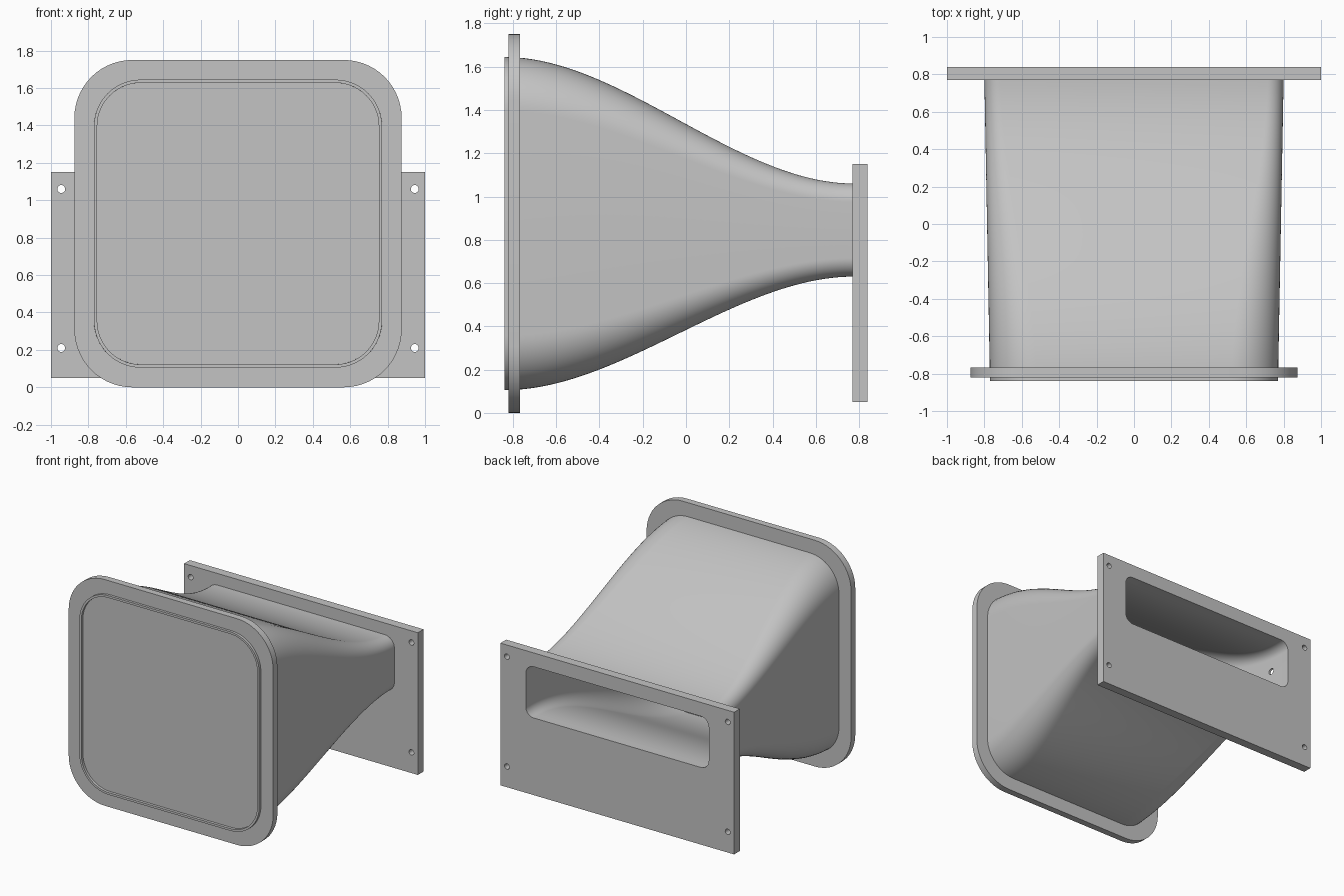
import bpy
import bmesh
import math
from mathutils import Matrix, Vector

old = bpy.data.objects.get("Cube")
if old:
    bpy.data.objects.remove(old, do_unlink=True)

grey = bpy.data.materials.new("plain grey")
grey.use_nodes = True
colour = (0.55, 0.55, 0.55, 1.0)
grey.diffuse_color = colour
grey.node_tree.nodes["Principled BSDF"].inputs["Base Color"].default_value = colour

CORNER_STEPS = 14


def rounded_ring(y, half_x, z_low, z_high, radius):
    """Rounded rectangle in the plane of constant y."""
    points = []
    mid, half_z = (z_low + z_high) / 2, (z_high - z_low) / 2
    corners = [(1, 1), (-1, 1), (-1, -1), (1, -1)]
    for quarter, (sx, sz) in enumerate(corners):
        for i in range(CORNER_STEPS + 1):
            a = (quarter + i / CORNER_STEPS) * math.pi / 2
            points.append(Vector((sx * (half_x - radius) + radius * math.cos(a), y,
                                  mid + sz * (half_z - radius) + radius * math.sin(a))))
    return points


def finish(name, bm):
    bmesh.ops.recalc_face_normals(bm, faces=bm.faces)
    mesh = bpy.data.meshes.new(name)
    bm.to_mesh(mesh)
    bm.free()
    mesh.materials.append(grey)
    obj = bpy.data.objects.new(name, mesh)
    bpy.context.collection.objects.link(obj)
    return obj


def loft(name, rings, closed=False):
    """Skin a list of rings; closed joins last to first, otherwise cap the ends."""
    bm = bmesh.new()
    loops = [[bm.verts.new(p) for p in ring] for ring in rings]
    n = len(loops[0])
    pairs = list(zip(loops, loops[1:]))
    if closed:
        pairs.append((loops[-1], loops[0]))
    else:
        bm.faces.new(loops[0])
        bm.faces.new(loops[-1])
    for a, b in pairs:
        for i in range(n):
            j = (i + 1) % n
            bm.faces.new((a[i], a[j], b[j], b[i]))
    return finish(name, bm)


def cylinder(name, centre, radius, depth, axis):
    bm = bmesh.new()
    turn = Matrix.Rotation(math.pi / 2, 4, axis)
    bmesh.ops.create_cone(bm, cap_ends=True, segments=32, radius1=radius, radius2=radius,
                          depth=depth, matrix=Matrix.Translation(centre) @ turn)
    return finish(name, bm)


def cut(obj, cutter):
    cutter.hide_render = True
    mod = obj.modifiers.new("cut", "BOOLEAN")
    mod.operation = "DIFFERENCE"
    mod.solver = "EXACT"
    mod.object = cutter
    bpy.context.view_layer.objects.active = obj
    bpy.ops.object.modifier_apply(modifier=mod.name)
    bpy.data.objects.remove(cutter, do_unlink=True)


def smooth(obj):
    bpy.ops.object.select_all(action="DESELECT")
    obj.select_set(True)
    bpy.context.view_layer.objects.active = obj
    bpy.ops.object.shade_smooth_by_angle(angle=math.radians(30))


# Hollow duct: S-curved transition from the square mouth to the slot
FRONT, BACK, WALL, STEPS = -0.84, 0.775, 0.017, 48


def duct_ring(t, inset):
    s = t * t * (3 - 2 * t)

    def mix(a, b, k=s):
        return a + (b - a) * k

    return rounded_ring(mix(FRONT, BACK, t), mix(0.77, 0.8, t) - inset,
                        mix(0.105, 0.63) + inset, mix(1.645, 1.06) - inset,
                        mix(0.25, 0.085) - inset)


outer = [duct_ring(i / STEPS, 0) for i in range(STEPS + 1)]
inner = [duct_ring(i / STEPS, WALL) for i in range(STEPS + 1)]
duct = loft("duct", outer + inner[::-1], closed=True)
cut(duct, cylinder("port_cutter", (-0.8, 0.65, 0.88), 0.025, 0.2, "Y"))
smooth(duct)

# Front flange, solid across the mouth
flange = loft("front_flange", [rounded_ring(y, 0.875, 0, 1.75, 0.31) for y in (-0.82, -0.768)])
smooth(flange)

# Rear mounting plate with slot and screw holes
bm = bmesh.new()
bmesh.ops.create_cube(bm, size=1, matrix=Matrix.Translation((0, 0.805, 0.6))
                      @ Matrix.Diagonal((2, 0.07, 1.1, 1)))
plate = finish("mounting_plate", bm)
cut(plate, loft("slot_cutter", [rounded_ring(y, 0.8 - WALL, 0.63 + WALL, 1.06 - WALL,
                                             0.085 - WALL) for y in (0.7, 0.9)]))
for x in (-0.945, 0.945):
    for z in (0.21, 1.06):
        cut(plate, cylinder("screw_cutter", (x, 0.805, z), 0.021, 0.2, "X"))
smooth(plate)
